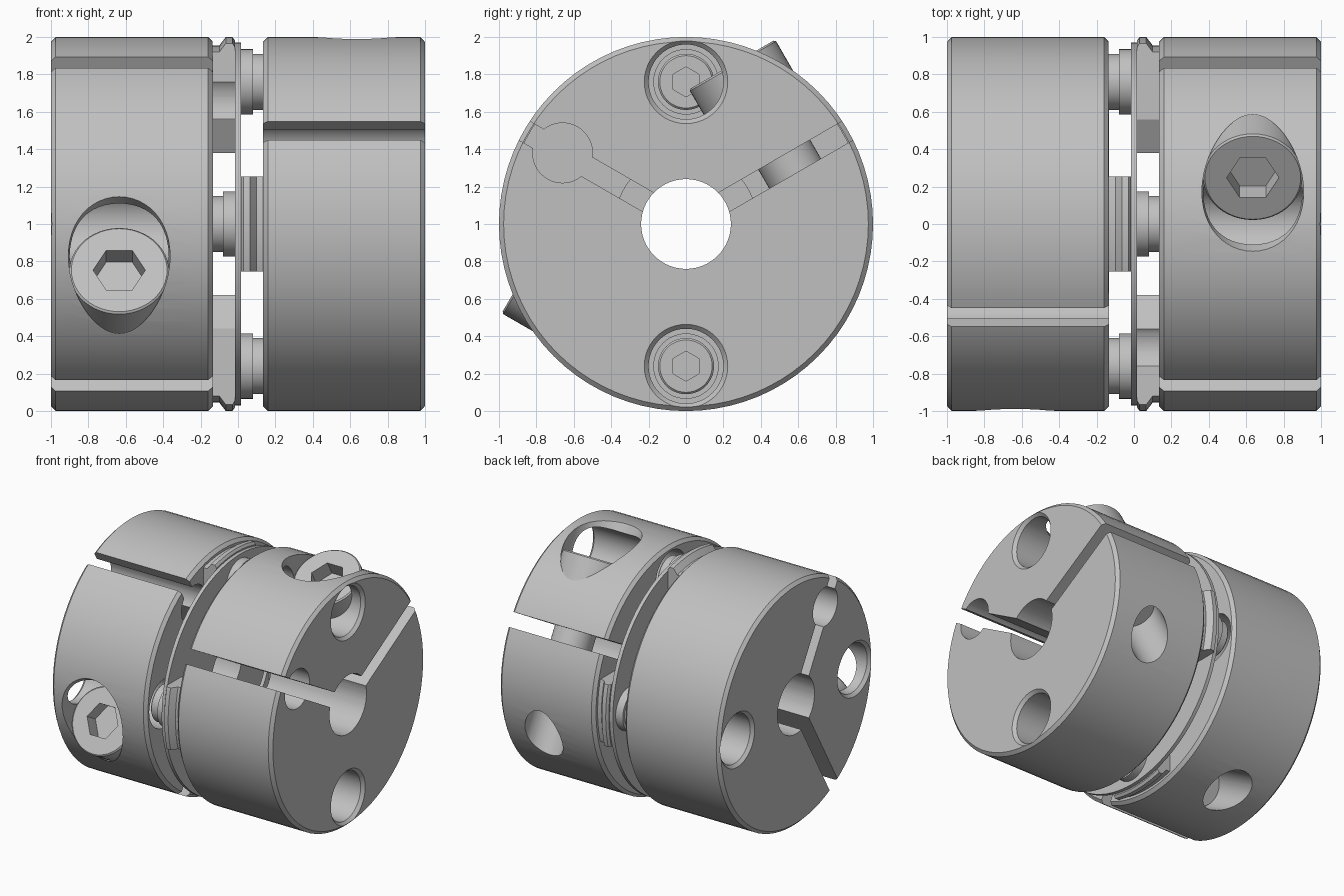
import bpy, bmesh, math
from mathutils import Matrix, Vector

cube = bpy.data.objects.get("Cube")
if cube:
    bpy.data.objects.remove(cube)

# One plain metal colour
GREY = (0.53, 0.53, 0.53, 1)
metal = bpy.data.materials.new("grey metal")
metal.use_nodes = True
metal.diffuse_color = GREY
metal.node_tree.nodes["Principled BSDF"].inputs["Base Color"].default_value = GREY


def finish(name, bm):
    bmesh.ops.recalc_face_normals(bm, faces=bm.faces)
    mesh = bpy.data.meshes.new(name)
    bm.to_mesh(mesh)
    bm.free()
    mesh.materials.append(metal)
    obj = bpy.data.objects.new(name, mesh)
    bpy.context.collection.objects.link(obj)
    return obj


def lathe(name, profile, steps=64, matrix=Matrix(), closed=False):
    """Spin (x, radius) points about the local x axis."""
    bm = bmesh.new()
    verts = [bm.verts.new((x, 0, r)) for x, r in profile]
    ends = verts + verts[:1] if closed else verts
    edges = [bm.edges.new(pair) for pair in zip(ends, ends[1:])]
    bmesh.ops.spin(bm, geom=verts + edges, cent=(0, 0, 0), axis=(1, 0, 0),
                   angle=math.tau, steps=steps)
    bmesh.ops.remove_doubles(bm, verts=bm.verts, dist=1e-5)
    bmesh.ops.transform(bm, matrix=matrix, verts=bm.verts)
    return finish(name, bm)


def rod(name, x0, x1, r, steps=48, matrix=Matrix()):
    return lathe(name, [(x0, 0), (x0, r), (x1, r), (x1, 0)], steps, matrix)


def box(name, low, high, matrix=Matrix()):
    low, high = Vector(low), Vector(high)
    bm = bmesh.new()
    bmesh.ops.create_cube(bm, size=1, matrix=matrix @ Matrix.Translation((low + high) / 2)
                          @ Matrix.Diagonal((*(high - low), 1)))
    return finish(name, bm)


def combine(target, tool, operation="DIFFERENCE"):
    mod = target.modifiers.new("boolean", "BOOLEAN")
    mod.operation, mod.object, mod.solver = operation, tool, "EXACT"
    bpy.context.view_layer.objects.active = target
    bpy.ops.object.modifier_apply(modifier=mod.name)
    bpy.data.objects.remove(tool)


# Key sizes
BORE, BOLT_R, SCREW_X = 0.24, 0.76, 0.635
SLOPE = math.radians(30)
slot_dir = Vector((0, math.cos(SLOPE), math.sin(SLOPE)))
screw_dir = Vector((0, -math.sin(SLOPE), math.cos(SLOPE)))
cross = Vector((1, 0, 0)).cross(screw_dir)
screw_frame = (Matrix.Translation(Vector((SCREW_X, 0, 0)) + slot_dir * 0.64)
               @ Matrix((screw_dir, cross, (1, 0, 0))).transposed().to_4x4())

# Clamp hub with chamfered rims
hub = lathe("right_hub", [(0.135, 0), (0.135, 0.975), (0.16, 1), (0.975, 1), (1, 0.975), (1, 0)], 80)

# Grooved pads that reach from the hub to the disc
for side in (1, -1):
    pad = lathe("pad", [(0.016, 0), (0.016, 0.98), (0.03, 1), (0.065, 1),
                        (0.1, 0.955), (0.2, 0.955), (0.2, 0)], 80)
    block = box("block", (-0.5, 0.38, -0.255), (0.5, 1.2, 0.255),
                Matrix.Rotation(0 if side > 0 else math.pi, 4, "X"))
    combine(pad, block, "INTERSECT")
    combine(hub, pad, "UNION")

# Bore, clamp slots and the relief hole in the front slot
combine(hub, rod("bore", -0.1, 1.1, BORE, 64))
for angle in (SLOPE, math.pi - SLOPE):
    combine(hub, box("slot", (-0.1, 0.05, -0.058), (1.1, 1.2, 0.058), Matrix.Rotation(angle, 4, "X")))
relief = Matrix.Translation((0, -0.66, 0.38))
combine(hub, rod("relief", -0.1, 1.1, 0.16, matrix=relief))

# Chamfered access holes for the disc bolts
for side in (1, -1):
    combine(hub, lathe("access", [(0, 0), (0, 0.2), (0.975, 0.2), (1.005, 0.228), (1.1, 0.228), (1.1, 0)],
                       48, Matrix.Translation((0, 0, side * BOLT_R))))

# Clamp screw hole and head pocket
combine(hub, rod("screw_hole", -1.2, 0.5, 0.165, matrix=screw_frame))
combine(hub, rod("head_pocket", 0.33, 1.2, 0.272, matrix=screw_frame))

# Clamp screw with hex socket
screw = lathe("right_clamp_screw", [(-0.4, 0), (-0.4, 0.16), (0.335, 0.16), (0.335, 0.266),
                                    (0.605, 0.266), (0.615, 0.256), (0.615, 0)], 48, screw_frame)
combine(screw, rod("socket", 0.49, 0.8, 0.14, 6, screw_frame))

# Disc bolts with stepped spacers, sitting in front of the access holes
parts = [hub, screw]
for side, word in ((1, "upper"), (-1, "lower")):
    place = Matrix.Translation((0, 0, side * BOLT_R))
    bolt = lathe(word + "_right_disc_bolt", [(-0.08, 0), (-0.08, 0.1), (0.005, 0.1), (0.005, 0.175), (0.08, 0.175),
                                             (0.08, 0.15), (0.15, 0.15), (0.16, 0.14), (0.16, 0)], 48, place)
    combine(bolt, rod("socket", 0.08, 0.3, 0.08, 6, place))
    parts.append(bolt)

# The left half is the right half turned over and a quarter turn round
flip = Matrix.Rotation(math.pi, 4, Vector((0, 1, -1)).normalized())
for obj in list(parts):
    twin = obj.copy()
    twin.data = obj.data.copy()
    twin.name = obj.name.replace("right", "left")
    bpy.context.collection.objects.link(twin)
    twin.data.transform(flip)
    parts.append(twin)

# Thin flexible disc between the hubs
parts.append(lathe("flexible_disc", [(-0.015, 0.38), (-0.015, 0.97), (0.015, 0.97), (0.015, 0.38)], 80, closed=True))

# Lift onto the ground and smooth the round faces
bpy.ops.object.select_all(action="DESELECT")
for obj in parts:
    obj.data.transform(Matrix.Translation((0, 0, 1)))
    obj.select_set(True)
bpy.context.view_layer.objects.active = parts[0]
bpy.ops.object.shade_smooth_by_angle(angle=math.radians(30))
